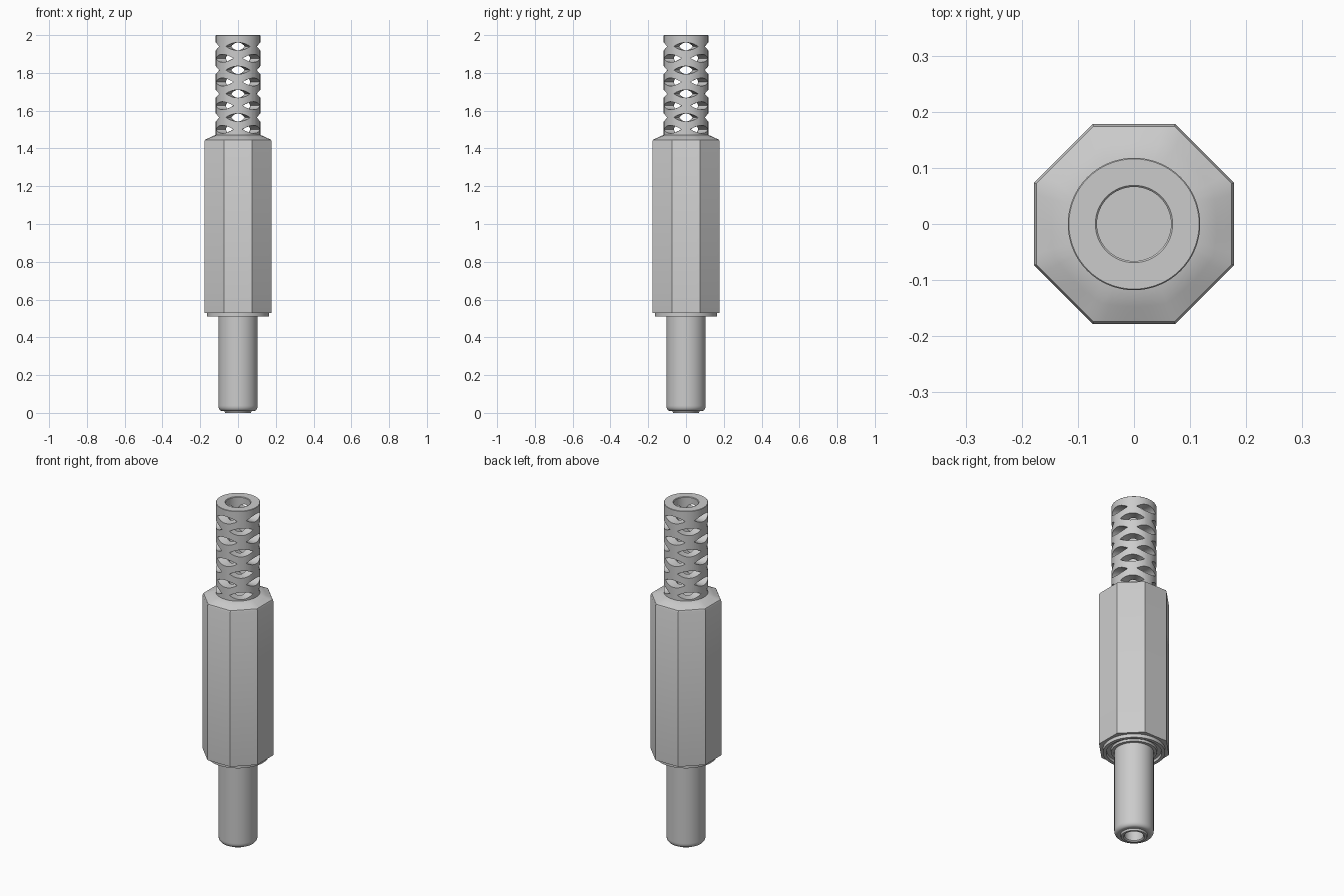
import bpy, bmesh, math

if "Cube" in bpy.data.objects:
    bpy.data.objects.remove(bpy.data.objects["Cube"])

N = 64


def octagon_radius(apothem, a):
    step = math.pi / 4
    d = (a + step / 2) % step - step / 2
    return apothem / math.cos(d)


def finish(ob):
    bpy.ops.object.select_all(action='DESELECT')
    ob.select_set(True)
    bpy.context.view_layer.objects.active = ob
    bpy.ops.object.shade_smooth_by_angle(angle=math.radians(32))


def mesh_object(name, bm):
    bmesh.ops.recalc_face_normals(bm, faces=bm.faces[:])
    me = bpy.data.meshes.new(name)
    bm.to_mesh(me)
    bm.free()
    ob = bpy.data.objects.new(name, me)
    bpy.context.collection.objects.link(ob)
    return ob


def lathe(name, profile):
    """Profile rows: (radius, z[, octagon blend]); both ends are capped."""
    bm = bmesh.new()
    rings = []
    for r, z, *blend in profile:
        k = blend[0] if blend else 0
        ring = []
        for i in range(N):
            a = 2 * math.pi * i / N
            rr = r * (1 - k) + octagon_radius(r, a) * k
            ring.append(bm.verts.new((rr * math.cos(a), rr * math.sin(a), z)))
        rings.append(ring)
    for lo, hi in zip(rings, rings[1:]):
        for i in range(N):
            j = (i + 1) % N
            bm.faces.new((lo[i], lo[j], hi[j], hi[i]))
    bm.faces.new(rings[0])
    bm.faces.new(rings[-1])
    return mesh_object(name, bm)


# Hollow metal barrel with rounded tip and insulating lip
tip = [(0.084 + 0.02 * math.sin(t), 0.036 - 0.026 * math.cos(t))
       for t in (math.pi / 2 * i / 6 for i in range(7))]
finish(lathe("plug_barrel", [(0.05, 0.45), (0.05, 0.006), (0.056, 0), (0.068, 0),
                             (0.072, 0.01)] + tip + [(0.104, 0.04), (0.104, 0.54)]))

# Grooved collar under the grip
finish(lathe("collar", [(0.12, 0.512), (0.122, 0.525), (0.144, 0.525), (0.146, 0.51),
                        (0.164, 0.51), (0.164, 0.54)]))

# Octagonal grip, shoulder blending to a circle
finish(lathe("grip_body", [(0.178, 0.53, 1), (0.178, 1.437, 1), (0.174, 1.446, 1),
                           (0.147, 1.459, 0.5), (0.118, 1.472, 0)]))

# Strain relief tube, open at the top
sleeve = lathe("strain_relief", [(0.066, 1.474), (0.066, 1.997), (0.069, 2.0),
                                 (0.116, 2.0), (0.118, 1.998), (0.118, 1.46)])

# Lens-shaped radial slots, rows staggered by 45 degrees
bm = bmesh.new()
HALF, HEIGHT, STEPS = math.radians(33), 0.021, 12
for row in range(8):
    zc = 1.94 - row * 0.0627
    for q in range(4):
        centre = q * math.pi / 2 + (row % 2) * math.pi / 4
        outline = []
        for i in range(STEPS + 1):
            t = -1 + 2 * i / STEPS
            outline.append((t, -HEIGHT * (1 - t * t)))
        outline += [(t, -h) for t, h in reversed(outline[1:-1])]
        inner, outer = [], []
        for t, h in outline:
            a = centre + t * HALF
            for r, ring in ((0.05, inner), (0.135, outer)):
                ring.append(bm.verts.new((r * math.cos(a), r * math.sin(a), zc + h)))
        n = len(outline)
        for i in range(n):
            j = (i + 1) % n
            bm.faces.new((inner[i], inner[j], outer[j], outer[i]))
        # cap the lens with vertical strips
        for ring in (inner, outer):
            bm.faces.new((ring[0], ring[1], ring[n - 1]))
            for i in range(1, STEPS - 1):
                bm.faces.new((ring[i], ring[i + 1], ring[n - i - 1], ring[n - i]))
            bm.faces.new((ring[STEPS - 1], ring[STEPS], ring[STEPS + 1]))
cutter = mesh_object("slot_cutter", bm)
cutter.hide_render = True

mod = sleeve.modifiers.new("slots", 'BOOLEAN')
mod.operation = 'DIFFERENCE'
mod.solver = 'EXACT'
mod.object = cutter
bpy.ops.object.select_all(action='DESELECT')
sleeve.select_set(True)
bpy.context.view_layer.objects.active = sleeve
bpy.ops.object.modifier_apply(modifier="slots")
bpy.data.objects.remove(cutter)
finish(sleeve)
